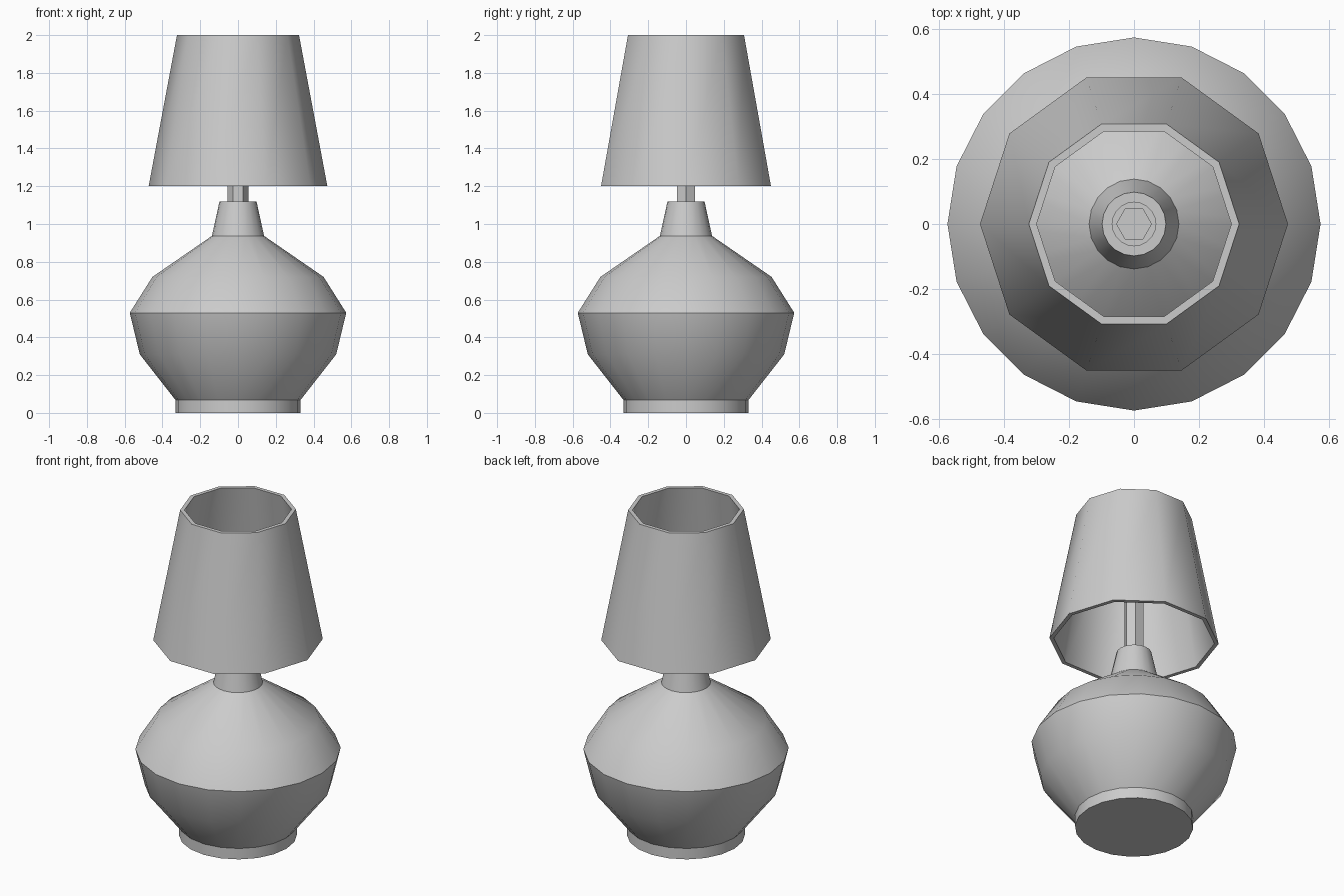
import bpy, bmesh
from math import cos, sin, tau, radians

if "Cube" in bpy.data.objects:
    bpy.data.objects.remove(bpy.data.objects["Cube"])


def lathe(name, profile, sides, closed=False, smooth=None):
    """Revolve (radius, z) points around z; an open profile gets end caps."""
    bm = bmesh.new()
    rings = [[bm.verts.new((r * cos(tau * i / sides), r * sin(tau * i / sides), z))
              for i in range(sides)] for r, z in profile]
    pairs = list(zip(rings, rings[1:]))
    if closed:
        pairs.append((rings[-1], rings[0]))
    else:
        bm.faces.new(rings[0])
        bm.faces.new(rings[-1])
    for a, b in pairs:
        for i in range(sides):
            j = (i + 1) % sides
            bm.faces.new((a[i], a[j], b[j], b[i]))
    bmesh.ops.recalc_face_normals(bm, faces=bm.faces)
    mesh = bpy.data.meshes.new(name)
    bm.to_mesh(mesh)
    bm.free()
    obj = bpy.data.objects.new(name, mesh)
    bpy.context.collection.objects.link(obj)
    if smooth:
        bpy.ops.object.select_all(action='DESELECT')
        obj.select_set(True)
        bpy.context.view_layer.objects.active = obj
        bpy.ops.object.shade_smooth_by_angle(angle=radians(smooth))
    return obj


# Round body with foot, neck and a shallow socket in the top
lathe("lamp_base", [(0.33, 0), (0.33, 0.067), (0.52, 0.31), (0.573, 0.53),
                    (0.453, 0.72), (0.138, 0.937), (0.098, 1.12),
                    (0.067, 1.12), (0.067, 1.07)], 20, smooth=30)

# Hexagonal stem rising into the shade
lathe("stem", [(0.055, 1.07), (0.055, 1.6)], 6)

# Ten-sided hollow tapered shade, open at both ends
lathe("lampshade", [(0.473, 1.2), (0.323, 2.0), (0.299, 2.0), (0.449, 1.2)],
      10, closed=True, smooth=40)
